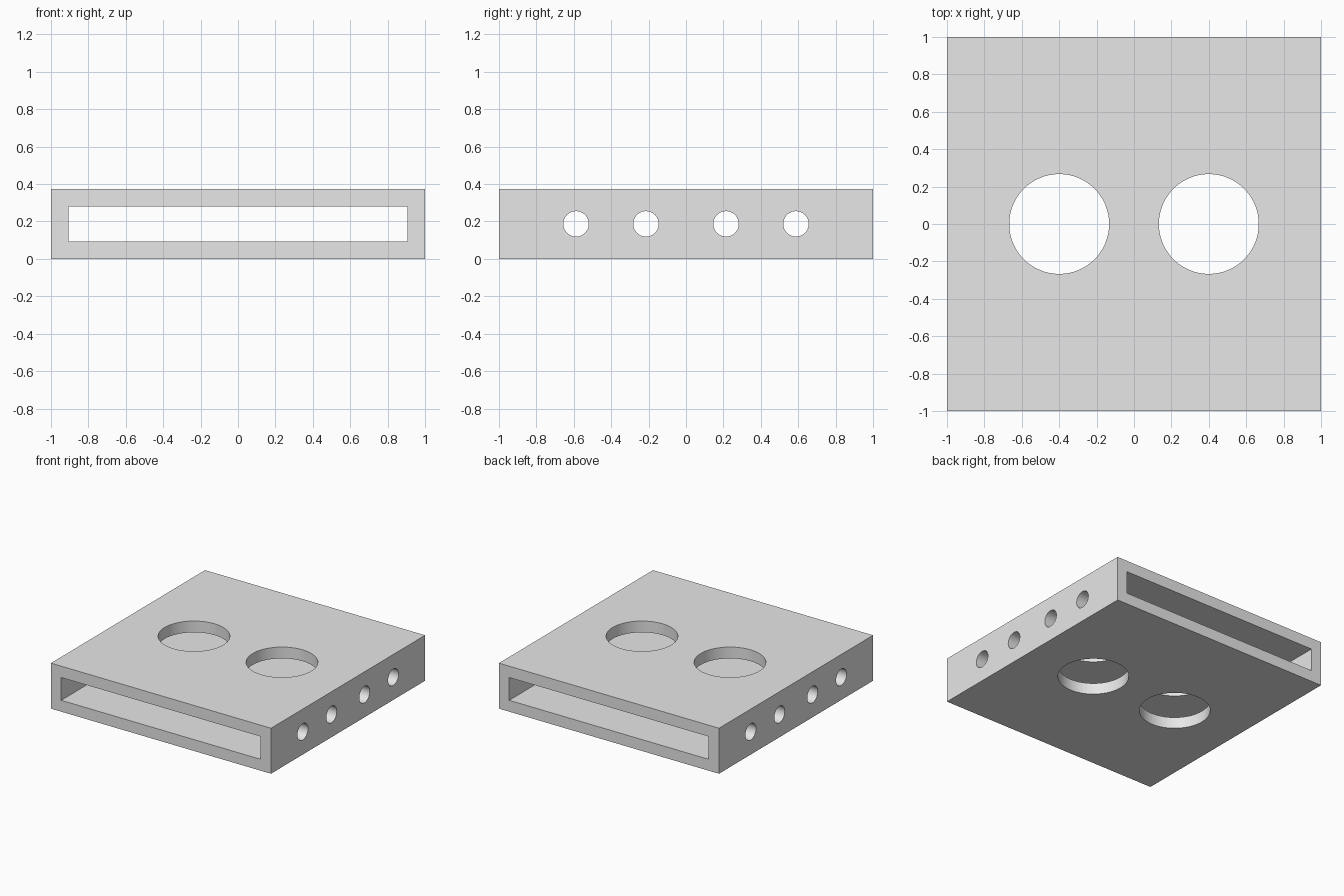
import bpy
from math import pi

default = bpy.data.objects.get("Cube")
if default:
    bpy.data.objects.remove(default, do_unlink=True)

SIZE, HEIGHT, WALL = 2.0, 0.374, 0.0935
MID = HEIGHT / 2

grey = bpy.data.materials.new("light grey")
grey.use_nodes = True
colour = (0.8, 0.8, 0.8, 1)
grey.diffuse_color = colour
grey.node_tree.nodes["Principled BSDF"].inputs["Base Color"].default_value = colour


def box(name, dims):
    bpy.ops.mesh.primitive_cube_add(size=1, location=(0, 0, MID))
    obj = bpy.context.object
    obj.name = name
    obj.scale = dims
    bpy.ops.object.transform_apply(location=False, rotation=False, scale=True)
    obj.data.materials.append(grey)
    return obj


def rod(name, radius, length, location, rotation=(0, 0, 0)):
    bpy.ops.mesh.primitive_cylinder_add(vertices=64, radius=radius, depth=length,
                                        location=location, rotation=rotation)
    obj = bpy.context.object
    obj.name = name
    obj.data.materials.append(grey)
    return obj


# Flat sleeve, open at the front and back
sleeve = box("sleeve", (SIZE, SIZE, HEIGHT))
cutters = [box("slot_cutter", (SIZE - 2 * WALL, SIZE + 1, HEIGHT - 2 * WALL))]

# Two large round holes through the top and bottom plates
for x in (-0.4, 0.4):
    cutters.append(rod("plate_hole_cutter", 0.267, 1, (x, 0, MID)))

# Four small round holes through both side walls
for y in (-0.588, -0.214, 0.214, 0.588):
    cutters.append(rod("side_hole_cutter", 0.068, SIZE + 1, (0, y, MID), (0, pi / 2, 0)))

# Cut all openings, then discard the cutters
bpy.ops.object.select_all(action="DESELECT")
sleeve.select_set(True)
bpy.context.view_layer.objects.active = sleeve
for cutter in cutters:
    cutter.hide_render = True
    cut = sleeve.modifiers.new("cut", "BOOLEAN")
    cut.operation = "DIFFERENCE"
    cut.solver = "EXACT"
    cut.object = cutter
    bpy.ops.object.modifier_apply(modifier=cut.name)
    bpy.data.objects.remove(cutter, do_unlink=True)

bpy.ops.object.shade_smooth_by_angle(angle=pi / 6)
